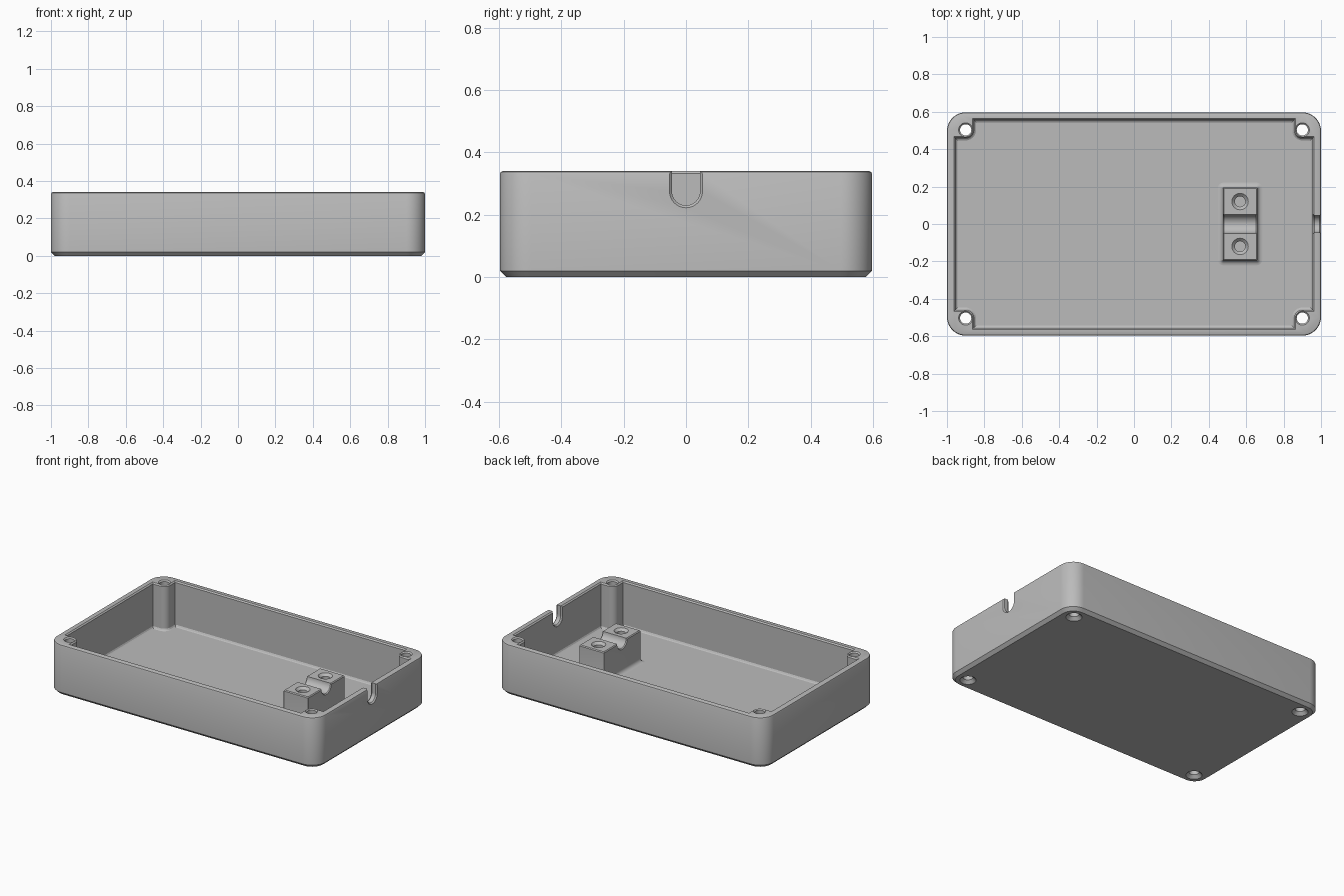
import bpy
import bmesh
from math import sin, cos, pi

if "Cube" in bpy.data.objects:
    bpy.data.objects.remove(bpy.data.objects["Cube"])

grey = bpy.data.materials.new("plain grey")
grey.use_nodes = True
colour = (0.5, 0.5, 0.5, 1)
grey.diffuse_color = colour
grey.node_tree.nodes["Principled BSDF"].inputs["Base Color"].default_value = colour

WIDTH, DEPTH, HEIGHT, FLOOR = 1.0, 0.597, 0.34, 0.037
SCREW_X, SCREW_Y = 0.9, 0.503
CLAMP_X, CLAMP_TOP = 0.567, 0.25


def arc(cx, cy, r, start, end, steps=10):
    angles = [start + (end - start) * i / steps for i in range(steps + 1)]
    return [(cx + r * cos(a), cy + r * sin(a)) for a in angles]


def mirrored(quarter):
    """Closed outline from its +x +y quarter."""
    half = quarter + [(-x, y) for x, y in reversed(quarter)]
    return half + [(-x, -y) for x, y in half]


def rounded_rect(hx, hy, r):
    return mirrored(arc(hx - r, hy - r, r, 0, pi / 2))


def cavity_outline(inset):
    """Inner wall line stepping around the corner screw posts."""
    w, h, r = 0.955 - inset, 0.555 - inset, 0.044 + inset
    post = arc(SCREW_X, SCREW_Y, r, -pi / 2, -pi)
    return mirrored([(w, SCREW_Y - r)] + post + [(SCREW_X - r, h)])


def circle(r):
    return arc(0, 0, r, 0, 2 * pi, 32)[:-1]


def loft(name, sections):
    """Solid through rings of 3D points, capped at both ends."""
    bm = bmesh.new()
    rings = [[bm.verts.new(p) for p in ring] for ring in sections]
    n = len(rings[0])
    for a, b in zip(rings, rings[1:]):
        for i in range(n):
            j = (i + 1) % n
            bm.faces.new((a[i], a[j], b[j], b[i]))
    bm.faces.new(rings[0][::-1])
    bm.faces.new(rings[-1])
    bmesh.ops.recalc_face_normals(bm, faces=bm.faces)
    mesh = bpy.data.meshes.new(name)
    bm.to_mesh(mesh)
    bm.free()
    mesh.materials.append(grey)
    obj = bpy.data.objects.new(name, mesh)
    bpy.context.collection.objects.link(obj)
    return obj


def stack(name, layers, x=0, y=0):
    """Loft of (z, outline) layers."""
    return loft(name, [[(x + px, y + py, z) for px, py in o] for z, o in layers])


def channel(name, stations, z, top):
    """U-shaped cutter along x through (x, radius) stations."""
    def ring(x, r):
        points = [(r, top)] + arc(0, z, r, 0, -pi, 20) + [(-r, top)]
        return [(x, py, pz) for py, pz in points]
    return loft(name, [ring(x, r) for x, r in stations])


def carve(obj, cutters):
    bpy.context.view_layer.objects.active = obj
    for cutter in cutters:
        cutter.hide_render = True
        mod = obj.modifiers.new("cut", "BOOLEAN")
        mod.operation, mod.solver, mod.object = "DIFFERENCE", "EXACT", cutter
        bpy.ops.object.modifier_apply(modifier=mod.name)
        bpy.data.objects.remove(cutter)


def smooth(obj):
    bpy.ops.object.select_all(action="DESELECT")
    obj.select_set(True)
    bpy.context.view_layer.objects.active = obj
    bpy.ops.object.shade_smooth_by_angle(angle=pi / 7)


# Tray shell: chamfered base, softened rim
def shell(inset):
    return rounded_rect(WIDTH - inset, DEPTH - inset, 0.1 - inset)


tray = stack("enclosure_tray", [
    (0, shell(0.02)), (0.02, shell(0)), (HEIGHT - 0.01, shell(0)),
    (HEIGHT - 0.003, shell(0.003)), (HEIGHT, shell(0.01))])

# Cavity with a small floor fillet and chamfered rim
cutters = [stack("cavity_cutter", [
    (FLOOR, cavity_outline(0.012)), (FLOOR + 0.004, cavity_outline(0.005)),
    (FLOOR + 0.012, cavity_outline(0)), (HEIGHT - 0.008, cavity_outline(0)),
    (HEIGHT, cavity_outline(-0.008)), (HEIGHT + 0.05, cavity_outline(-0.008))])]

# Screw holes through the corner posts, countersunk below
for sx in (-1, 1):
    for sy in (-1, 1):
        cutters.append(stack("screw_hole_cutter", [
            (-0.01, circle(0.06)), (0.02, circle(0.03)),
            (HEIGHT - 0.008, circle(0.03)), (HEIGHT + 0.008, circle(0.046))],
            sx * SCREW_X, sy * SCREW_Y))

# Cable slot in the left wall
cutters.append(channel("cable_slot_cutter", [
    (0.93, 0.053), (0.957, 0.053), (0.965, 0.045), (0.992, 0.045), (1.01, 0.063)],
    0.275, HEIGHT + 0.05))
carve(tray, cutters)
smooth(tray)

# Cable clamp block with a filleted foot
layers = [(FLOOR - 0.01, rounded_rect(0.12, 0.22, 0.03))]
for i in range(6):
    a = pi / 2 * i / 5
    out = 0.027 * (1 - sin(a))
    layers.append((FLOOR + 0.027 * (1 - cos(a)),
                   rounded_rect(0.092 + out, 0.194 + out, 0.003 + out)))
layers += [(CLAMP_TOP - 0.006, rounded_rect(0.092, 0.194, 0.003)),
           (CLAMP_TOP, rounded_rect(0.087, 0.189, 0.001))]
clamp = stack("cable_clamp", layers, CLAMP_X)

# Clamp groove and its two blind screw holes
cutters = [channel("groove_cutter", [
    (CLAMP_X - 0.11, 0.068), (CLAMP_X - 0.086, 0.05),
    (CLAMP_X + 0.086, 0.05), (CLAMP_X + 0.11, 0.068)], CLAMP_TOP, CLAMP_TOP + 0.05)]
for sy in (-1, 1):
    cutters.append(stack("clamp_hole_cutter", [
        (0.08, circle(0.028)), (CLAMP_TOP - 0.016, circle(0.028)),
        (CLAMP_TOP + 0.004, circle(0.048))], CLAMP_X, sy * 0.12))
carve(clamp, cutters)
smooth(clamp)
